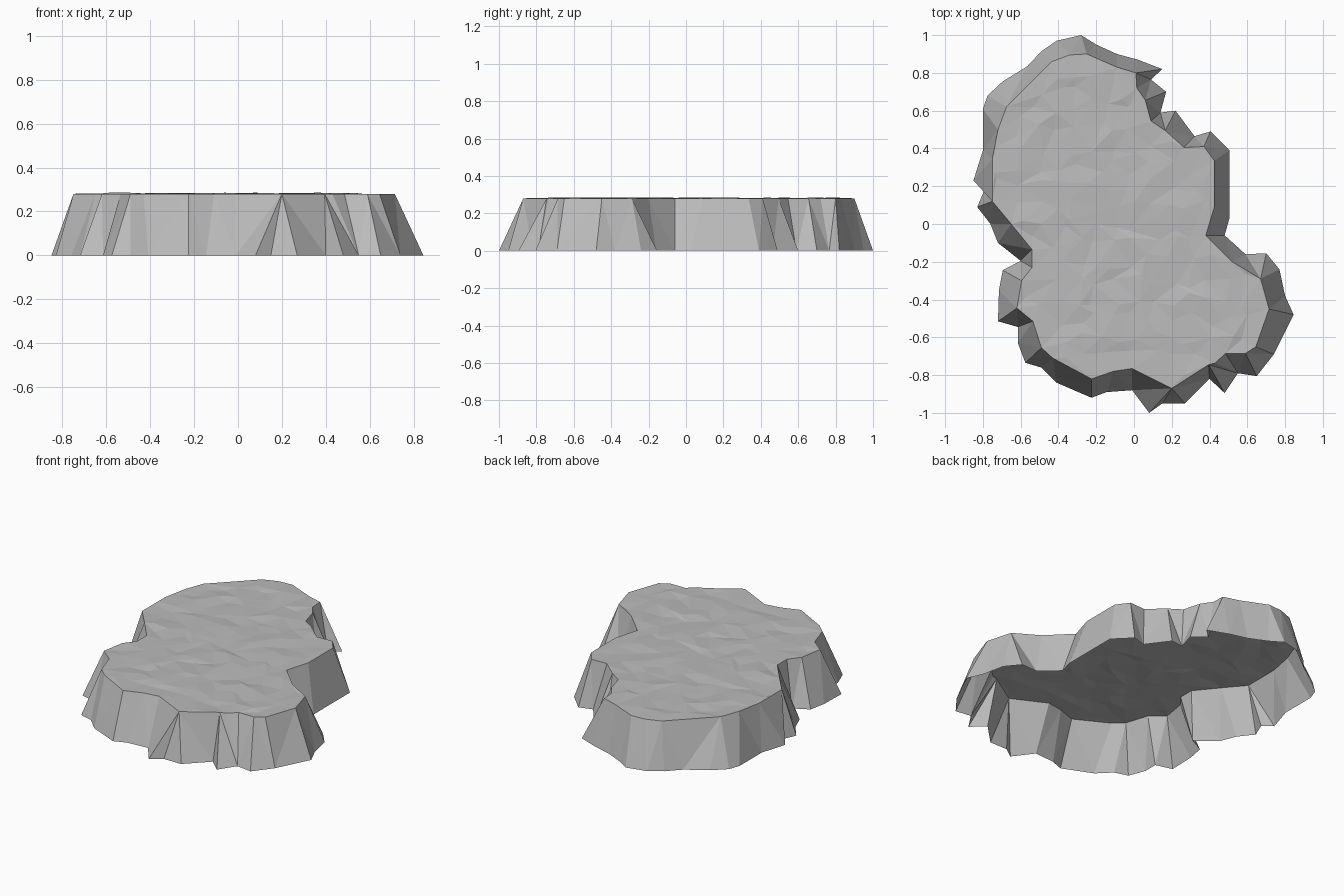
import bpy
import bmesh
import random
from mathutils import Vector
from mathutils.geometry import delaunay_2d_cdt

random.seed(4)
HEIGHT = 0.28
SPACING = 0.1

cube = bpy.data.objects.get("Cube")
if cube:
    bpy.data.objects.remove(cube, do_unlink=True)

stone = bpy.data.materials.new("stone grey")
stone.use_nodes = True
grey = (0.5, 0.5, 0.5, 1.0)
stone.diffuse_color = grey
stone.node_tree.nodes["Principled BSDF"].inputs["Base Color"].default_value = grey

# Outline of the cliff foot, clockwise from the back
foot = [
    (-.28, 1.0), (-.20, .95), (-.09, .90), (.02, .87), (.15, .82), (.09, .765),
    (.17, .70), (.14, .59), (.22, .60), (.32, .465), (.405, .49), (.505, .39),
    (.505, .03), (.48, -.06), (.59, -.16), (.70, -.155), (.77, -.24), (.80, -.38),
    (.845, -.48), (.74, -.69), (.65, -.805), (.55, -.79), (.48, -.895), (.40, -.82),
    (.27, -.95), (.15, -.95), (.08, -1.0), (-.01, -.88), (-.145, -.89), (-.225, -.92),
    (-.41, -.84), (-.49, -.76), (-.575, -.735), (-.615, -.63), (-.615, -.545),
    (-.72, -.515), (-.715, -.35), (-.695, -.245), (-.60, -.195), (-.72, -.10),
    (-.76, 0), (-.83, .09), (-.79, .185), (-.85, .23), (-.80, .39), (-.80, .61),
    (-.775, .68), (-.695, .755), (-.565, .835), (-.49, .915), (-.41, .97),
]

# Outline of the plateau rim, same direction
rim = [
    (-.25, .90), (-.09, .83), (.01, .80), (.015, .72), (.06, .655), (.09, .545),
    (.165, .495), (.265, .405), (.37, .41), (.425, .335), (.425, .09), (.38, -.06),
    (.52, -.20), (.67, -.29), (.715, -.45), (.645, -.65), (.59, -.685), (.485, -.685),
    (.43, -.735), (.395, -.745), (.20, -.87), (-.01, -.765), (-.11, -.78),
    (-.225, -.82), (-.43, -.71), (-.49, -.655), (-.535, -.515), (-.62, -.445),
    (-.595, -.30), (-.54, -.23), (-.54, -.135), (-.65, 0), (-.75, .12), (-.75, .345),
    (-.72, .50), (-.675, .62), (-.435, .86), (-.34, .895),
]
foot = [Vector(p) for p in foot]
rim = [Vector(p) for p in rim]


def make_part(name, verts, faces):
    """Create a flat-shaded stone object."""
    mesh = bpy.data.meshes.new(name)
    mesh.from_pydata(verts, [], faces)
    mesh.materials.append(stone)
    obj = bpy.data.objects.new(name, mesh)
    bpy.context.collection.objects.link(obj)
    return obj


def inside(p, loop):
    """Even-odd test for a point in an outline."""
    hit = False
    for a, b in zip(loop, loop[1:] + loop[:1]):
        if (a.y > p.y) != (b.y > p.y):
            if p.x < a.x + (p.y - a.y) * (b.x - a.x) / (b.y - a.y):
                hit = not hit
    return hit


def near_edge(p, loop):
    return min((p - q).length for q in loop) < SPACING * 0.6


# Cliff walls: open skirt, stitched along the shorter diagonal
n, m = len(foot), len(rim)
verts = [(p.x, p.y, 0) for p in foot] + [(p.x, p.y, HEIGHT) for p in rim]
faces = []
i = j = 0
while i < n or j < m:
    a, b = foot[i % n], rim[j % m]
    a2, b2 = foot[(i + 1) % n], rim[(j + 1) % m]
    if j == m or (i < n and (a2 - b).length < (a - b2).length):
        faces.append((i % n, n + j % m, (i + 1) % n))
        i += 1
    else:
        faces.append((i % n, n + j % m, n + (j + 1) % m))
        j += 1
walls = make_part("cliff_walls", verts, faces)

# Plateau: rim filled with a loose scatter of gently uneven points
scatter = []
for row in range(-10, 11):
    for col in range(-10, 11):
        shift = Vector((random.uniform(-.4, .4), random.uniform(-.4, .4)))
        p = (Vector((col, row)) + shift) * SPACING
        if inside(p, rim) and not near_edge(p, rim):
            scatter.append(p)
edges = [(k, (k + 1) % m) for k in range(m)]
points, _, tris, *_ = delaunay_2d_cdt(rim + scatter, edges, [], 1, 1e-5)
top = [(p.x, p.y, HEIGHT + (random.uniform(-.006, .006) if k >= m else 0))
       for k, p in enumerate(points)]
plateau = make_part("plateau", top, tris)

# Face the walls outwards and the plateau upwards
bm = bmesh.new()
bm.from_mesh(walls.data)
bmesh.ops.recalc_face_normals(bm, faces=bm.faces)
if sum(f.normal.z * f.calc_area() for f in bm.faces) < 0:
    bmesh.ops.reverse_faces(bm, faces=bm.faces)
bm.to_mesh(walls.data)
bm.free()

bm = bmesh.new()
bm.from_mesh(plateau.data)
bmesh.ops.reverse_faces(bm, faces=[f for f in bm.faces if f.normal.z < 0])
bm.to_mesh(plateau.data)
bm.free()
